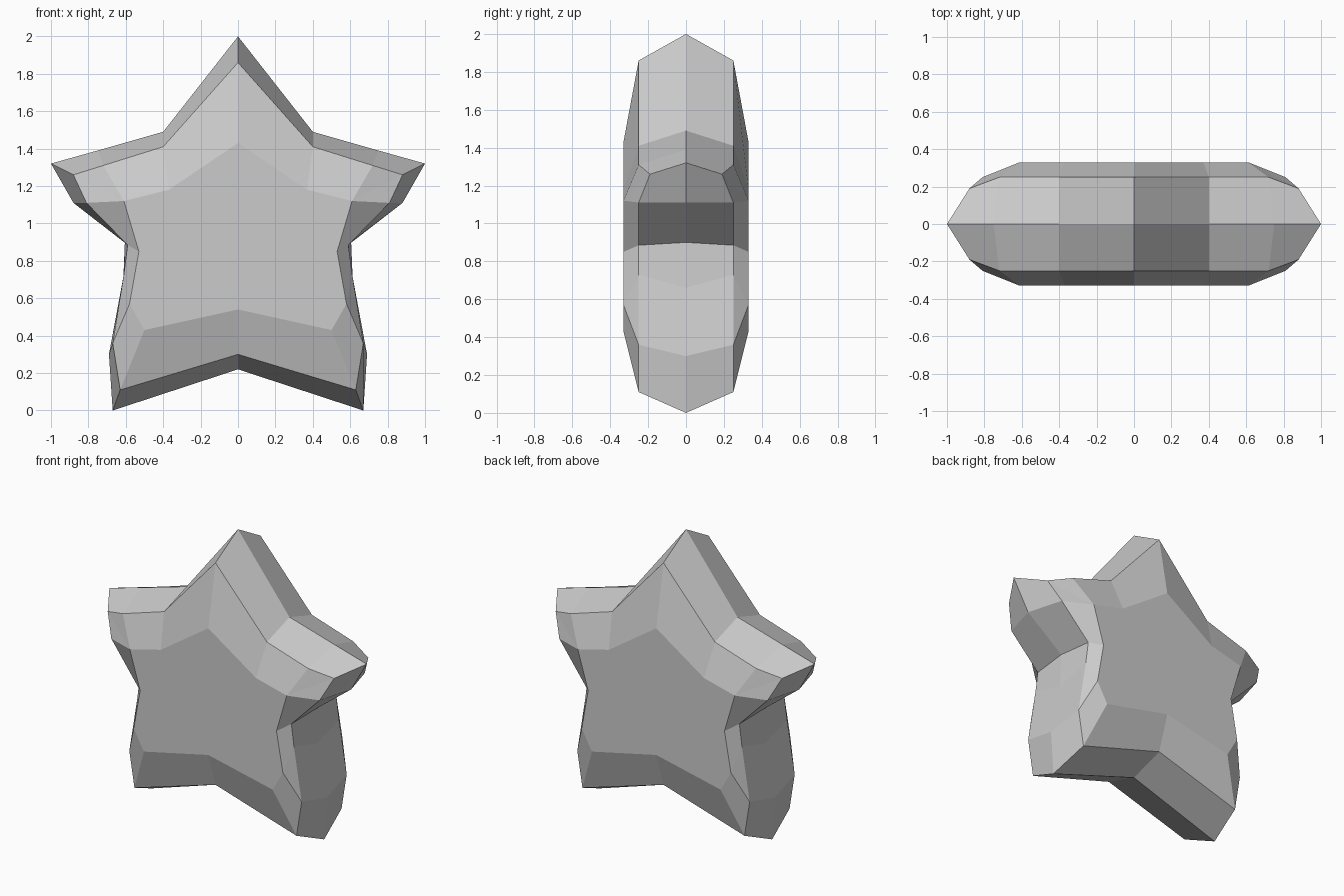
import bpy, bmesh

if "Cube" in bpy.data.objects:
    bpy.data.objects.remove(bpy.data.objects["Cube"])

# Right half of the star, clockwise from the top point:
# flat face (x, z), rim (x, z, y), outer edge (x, z)
HALF = [
    ((0.00, 1.43), (0.00, 1.86, 0.25), (0.00, 2.00)),   # top point
    ((0.37, 1.18), (0.40, 1.41, 0.25), (0.40, 1.49)),   # notch
    ((0.61, 1.12), (0.72, 1.31, 0.25), (0.75, 1.39)),   # arm
    ((0.61, 1.12), (0.88, 1.26, 0.19), (1.00, 1.32)),   # arm tip
    ((0.61, 1.12), (0.81, 1.11, 0.25), (0.88, 1.11)),   # arm underside
    ((0.53, 0.85), (0.59, 0.885, 0.25), (0.605, 0.90)), # waist
    ((0.58, 0.57), (0.61, 0.73, 0.25), (0.615, 0.66)),  # hip
    ((0.58, 0.57), (0.67, 0.36, 0.25), (0.69, 0.30)),   # leg
    ((0.50, 0.43), (0.63, 0.11, 0.25), (0.67, 0.00)),   # foot
    ((0.00, 0.54), (0.00, 0.30, 0.25), (0.00, 0.22)),   # bottom notch
]
FACE_Y = 0.33


def full_loop(points):
    """Mirror a half loop of (x, y, z) across x = 0."""
    return points + [(-x, y, z) for x, y, z in reversed(points[1:-1])]


def layer(kind, side):
    if kind == "face":
        pts = [(f[0], side * FACE_Y, f[1]) for f, r, o in HALF]
    elif kind == "rim":
        pts = [(r[0], side * r[2], r[1]) for f, r, o in HALF]
    else:
        pts = [(o[0], 0.0, o[1]) for f, r, o in HALF]
    return full_loop(pts)


# Star body: five stacked loops, front to back, with flat caps
bm = bmesh.new()
layers = [layer("face", -1), layer("rim", -1), layer("edge", 0),
          layer("rim", 1), layer("face", 1)]
loops = [[bm.verts.new(p) for p in pts] for pts in layers]
n = len(loops[0])
for a, b in zip(loops, loops[1:]):
    for i in range(n):
        j = (i + 1) % n
        bm.faces.new((a[i], a[j], b[j], b[i]))
bm.faces.new(loops[0])
bm.faces.new(loops[-1])
bmesh.ops.remove_doubles(bm, verts=bm.verts, dist=0.001)
bmesh.ops.recalc_face_normals(bm, faces=bm.faces)

mesh = bpy.data.meshes.new("star_body")
bm.to_mesh(mesh)
bm.free()
star = bpy.data.objects.new("star_body", mesh)
bpy.context.collection.objects.link(star)
